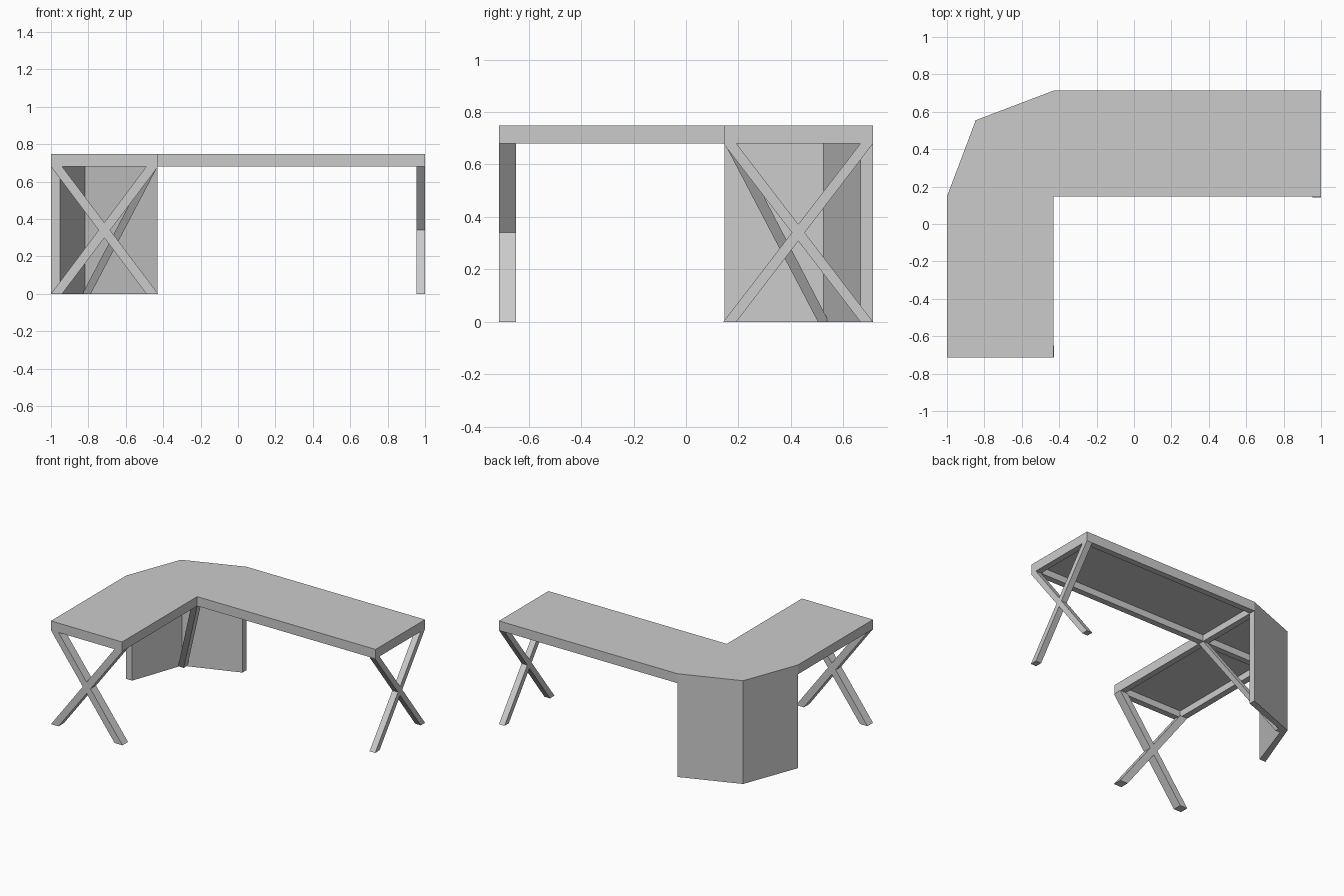
import bpy, bmesh

if "Cube" in bpy.data.objects:
    bpy.data.objects.remove(bpy.data.objects["Cube"])


def loft(bm, low, high):
    """Closed solid between two matching loops (counter-clockwise from above)."""
    a = [bm.verts.new(p) for p in low]
    b = [bm.verts.new(p) for p in high]
    bm.faces.new(a[::-1])
    bm.faces.new(b)
    n = len(a)
    for i in range(n):
        j = (i + 1) % n
        bm.faces.new((a[i], a[j], b[j], b[i]))


def prism(bm, outline, z0, z1):
    loft(bm, [(x, y, z0) for x, y in outline], [(x, y, z1) for x, y in outline])


def rect(x0, x1, y0, y1):
    return [(x0, y0), (x1, y0), (x1, y1), (x0, y1)]


def finish(bm, name):
    bmesh.ops.recalc_face_normals(bm, faces=bm.faces)
    mesh = bpy.data.meshes.new(name)
    bm.to_mesh(mesh)
    bm.free()
    ob = bpy.data.objects.new(name, mesh)
    bpy.context.collection.objects.link(ob)
    return ob


def slanted_bar(name, foot, head, z1):
    """Bar whose rectangular foot (x0,x1,y0,y1) slides to head at height z1."""
    bm = bmesh.new()
    loft(bm, [(x, y, 0) for x, y in rect(*foot)], [(x, y, z1) for x, y in rect(*head)])
    return finish(bm, name)


X0, X1, XI = -1.0, 1.0, -0.43      # outer ends and inner corner x
Y0, Y1, YI = -0.713, 0.713, 0.147  # outer ends and inner corner y
UNDER, TOP = 0.68, 0.748
R = 0.045                          # rail width

# L-shaped desktop with clipped back corner
bm = bmesh.new()
prism(bm, [(X0, Y0), (XI, Y0), (XI, YI), (X1, YI), (X1, Y1),
           (XI, Y1), (-0.846, 0.555), (X0, YI)], UNDER, TOP)
desktop = finish(bm, "desktop")

# Recesses under the top that leave the rails standing
bm = bmesh.new()
for cell in (rect(XI, X1 - R, YI + R, Y1 - R),
             rect(X0 + R, XI - R, Y0 + R, YI),
             [(-0.935, YI + R), (XI - R, YI + R), (XI - R, 0.648), (-0.818, 0.525)]):
    prism(bm, cell, UNDER - 0.1, TOP - 0.02)
cutter = finish(bm, "recess_cutter")
cutter.hide_render = True
mod = desktop.modifiers.new("recesses", 'BOOLEAN')
mod.operation = 'DIFFERENCE'
mod.solver = 'EXACT'
mod.object = cutter
bpy.context.view_layer.objects.active = desktop
bpy.ops.object.modifier_apply(modifier=mod.name)
bpy.data.objects.remove(cutter)

# Folded back panel under the clipped corner
bm = bmesh.new()
prism(bm, [(X0, YI), (-0.951, YI), (-0.818, 0.525), (XI, 0.665),
           (XI, Y1), (-0.846, 0.555)], 0, UNDER)
finish(bm, "corner_panel")

# Crossed legs at the front end
W = 0.06
a, b = (X0, X0 + W), (XI - W, XI + 0.003)
d = (Y0, Y0 + 0.064)
slanted_bar("front_leg_a", a + d, b + d, UNDER)
slanted_bar("front_leg_b", b + d, a + d, UNDER)

# Crossed legs at the right end
a, b = (YI - 0.005, YI + R), (Y1 - 0.048, Y1)
d = (X1 - R, X1)
slanted_bar("right_leg_a", d + a, d + b, UNDER)
slanted_bar("right_leg_b", d + b, d + a, UNDER)

# Diagonal brace from inner corner to the panel fold
slanted_bar("corner_brace", (-0.832, -0.787, 0.503, 0.545),
            (XI - R, XI, YI, YI + R), UNDER)
